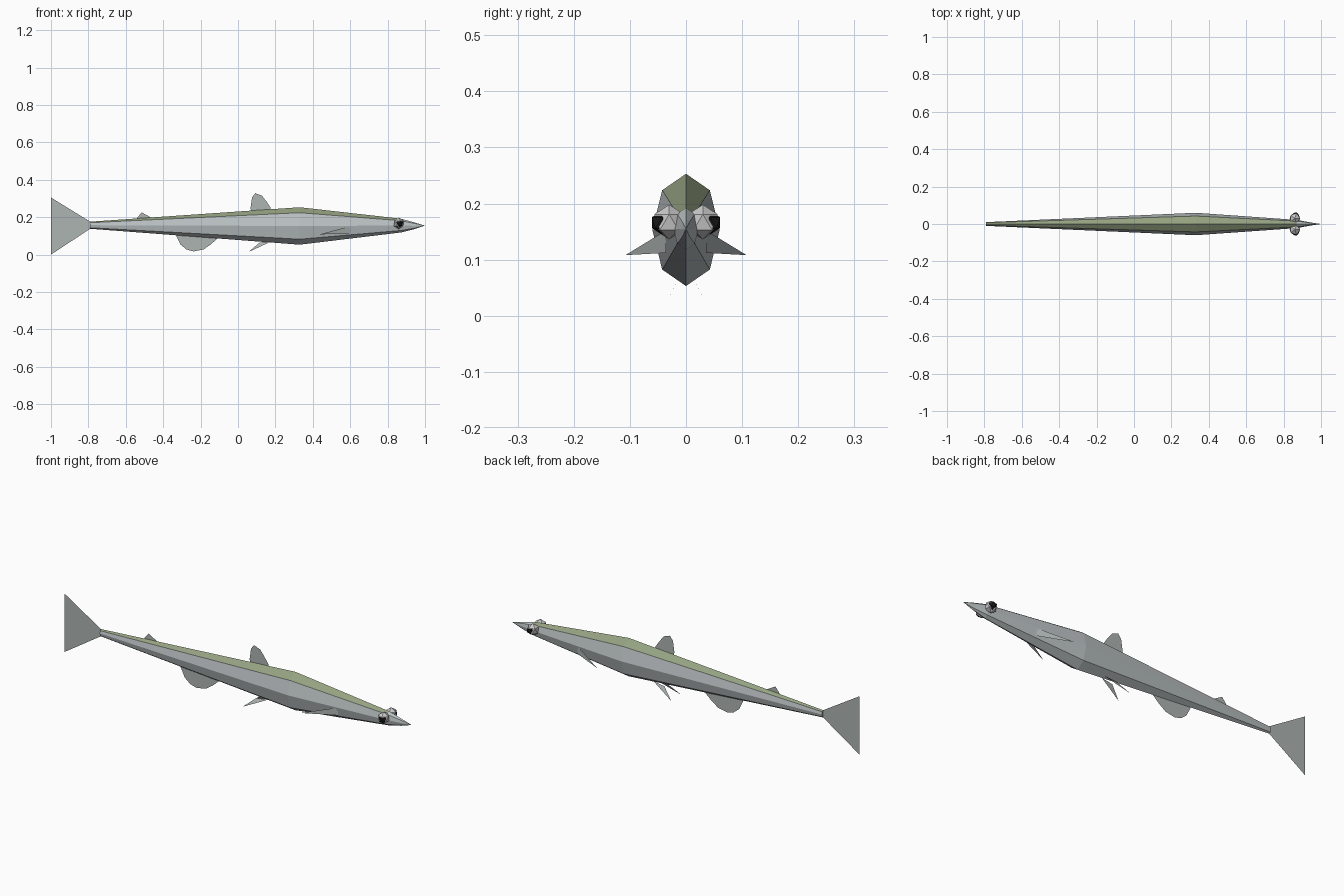
import bpy, bmesh
from math import sin, cos, pi

if "Cube" in bpy.data.objects:
    bpy.data.objects.remove(bpy.data.objects["Cube"])


def material(name, rgb):
    m = bpy.data.materials.new(name)
    m.diffuse_color = (*rgb, 1)
    m.use_nodes = True
    m.node_tree.nodes["Principled BSDF"].inputs["Base Color"].default_value = m.diffuse_color
    return m


silver = material("silver", (0.50, 0.54, 0.55))
green = material("olive_green", (0.30, 0.36, 0.22))
fin_grey = material("fin_grey", (0.42, 0.46, 0.45))
eye_grey = material("eye_grey", (0.55, 0.58, 0.57))
black = material("black", (0.01, 0.01, 0.01))


def add_object(name, bm, *mats):
    me = bpy.data.meshes.new(name)
    bm.to_mesh(me)
    bm.free()
    for m in mats:
        me.materials.append(m)
    ob = bpy.data.objects.new(name, me)
    bpy.context.collection.objects.link(ob)
    return ob


# Body: eight-sided ellipse sections (x, centre z, half width, half height)
sections = [(-0.79, 0.157, 0.010, 0.019), (0.33, 0.153, 0.060, 0.100),
            (0.87, 0.155, 0.022, 0.037), (0.94, 0.154, 0.009, 0.019)]
bm = bmesh.new()
rings = []
for x, z, w, h in sections:
    rings.append([bm.verts.new((x, w * sin(i * pi / 4), z + h * cos(i * pi / 4)))
                  for i in range(8)])
for n, (a, b) in enumerate(zip(rings, rings[1:])):
    for i in range(8):
        j = (i + 1) % 8
        f = bm.faces.new((a[i], a[j], b[j], b[i]))
        # Green back on the two top strips behind the head
        f.material_index = 1 if i in (0, 7) and n < 2 else 0
snout = bm.verts.new((1.0, 0, 0.155))
for i in range(8):
    bm.faces.new((rings[-1][i], rings[-1][(i + 1) % 8], snout))
bm.faces.new(rings[0])
bmesh.ops.recalc_face_normals(bm, faces=bm.faces)
add_object("body", bm, silver, green)


# Fins: thin single-sheet outlines
def fin(name, points):
    bm = bmesh.new()
    f = bm.faces.new([bm.verts.new(p) for p in points])
    bmesh.ops.triangulate(bm, faces=[f])
    return add_object(name, bm, fin_grey)


def middle_fin(name, outline):
    return fin(name, [(x, 0, z) for x, z in outline])


middle_fin("tail_fin", [(-0.79, 0.176), (-1, 0.305), (-0.905, 0.157),
                        (-1, 0.0), (-0.79, 0.138)])
middle_fin("dorsal_fin", [(0.07, 0.225), (0.067, 0.25), (0.075, 0.305), (0.092, 0.328),
                          (0.128, 0.315), (0.155, 0.28), (0.175, 0.25), (0.175, 0.225)])
middle_fin("rear_dorsal_fin", [(-0.54, 0.18), (-0.54, 0.195), (-0.515, 0.226),
                               (-0.465, 0.198), (-0.465, 0.18)])
middle_fin("anal_fin", [(-0.33, 0.12), (-0.33, 0.10), (-0.307, 0.053), (-0.275, 0.027),
                        (-0.238, 0.017), (-0.185, 0.027), (-0.147, 0.053),
                        (-0.11, 0.086), (-0.11, 0.11)])

# Paired parts on both sides
for side, s in (("left", 1), ("right", -1)):
    fin(side + "_pectoral_fin", [(0.436, s * 0.108, 0.108), (0.60, s * 0.036, 0.152),
                                 (0.60, s * 0.036, 0.112)])
    fin(side + "_pelvic_fin", [(0.055, s * 0.042, 0.013), (0.115, s * 0.014, 0.064),
                               (0.18, s * 0.010, 0.071)])
    for part, loc, r, mat in (("eye", (0.86, s * 0.030, 0.167), 0.031, eye_grey),
                              ("pupil", (0.864, s * 0.043, 0.166), 0.021, black)):
        bm = bmesh.new()
        bmesh.ops.create_icosphere(bm, subdivisions=1, radius=r)
        ob = add_object(side + "_" + part, bm, mat)
        ob.location = loc
